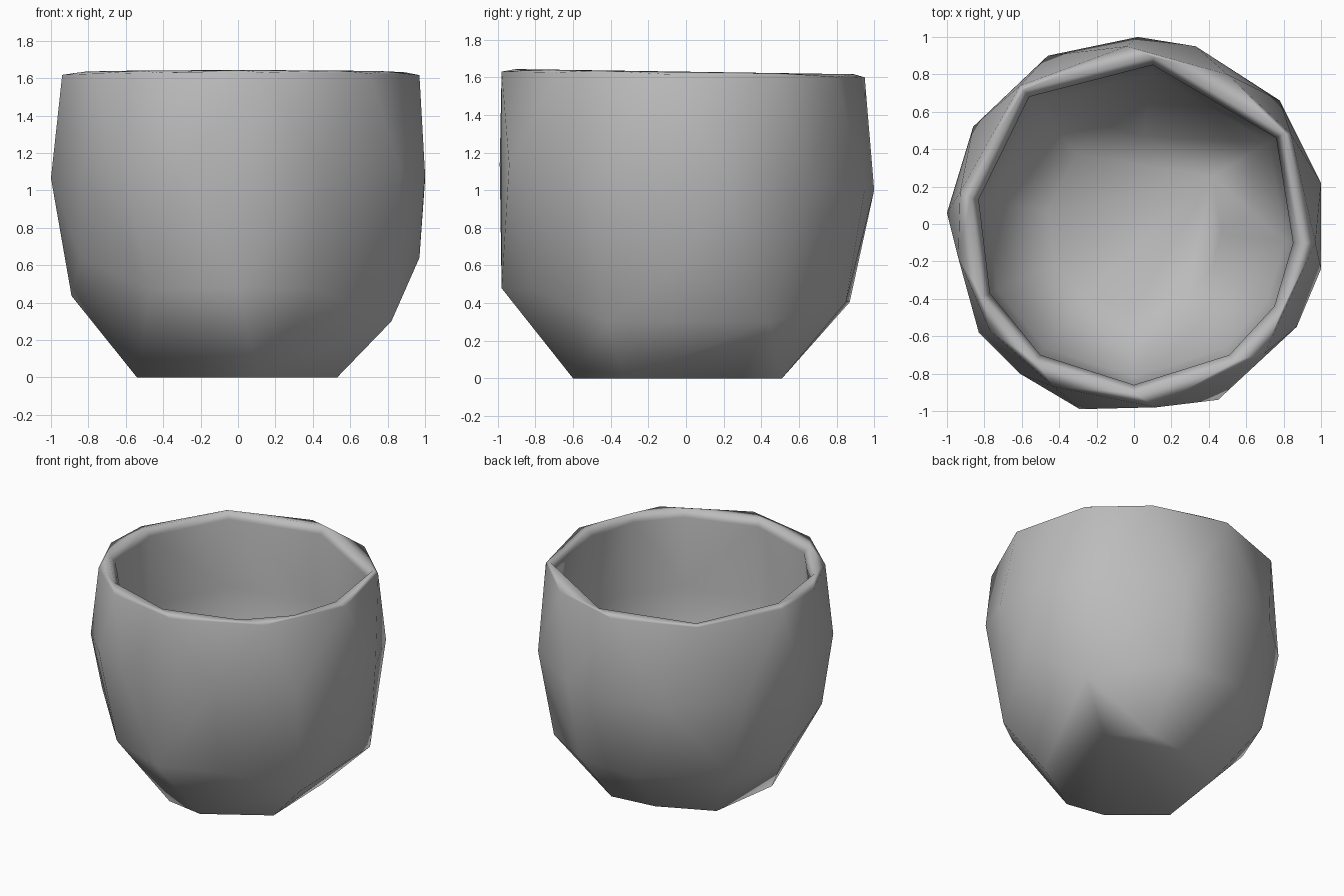
import bpy
import bmesh

default_cube = bpy.data.objects.get("Cube")
if default_cube:
    bpy.data.objects.remove(default_cube, do_unlink=True)

# Irregular hand-cut outlines of the cup, seen from above
BASE = [(.53, -.33), (.1, -.6), (-.19, -.55), (-.54, -.26), (-.46, .29),
        (-.07, .47), (.27, .51), (.51, .29)]
FOOT = [(.82, -.42), (.8, .44)]
LOW = [(.42, -.8), (0, -.98), (-.47, -.78), (-.89, .1), (-.72, .51),
       (-.2, .87), (.3, .85)]
SHOULDER = [(.97, 0), (-.84, -.43)]
BELLY = [(1, .22), (1, -.24), (.87, -.55), (.45, -.94), (-.29, -.99),
         (-.61, -.8), (-.83, -.58), (-1, .06), (-.86, .52), (-.46, .9),
         (.02, 1), (.33, .95), (.78, .66)]
RIM = [(.97, -.1), (.7, -.69), (.12, -.98), (-.43, -.87), (-.77, -.57),
       (-.94, -.18), (-.93, .17), (-.61, .74), (-.04, .95), (.5, .8),
       (.84, .48)]
MOUTH = [(.1, .85), (.76, .46), (.85, -.1), (.75, -.44), (.51, -.7),
         (0, -.86), (-.5, -.7), (-.77, -.37), (-.83, .13), (-.56, .68)]


def add_ring(bm, outline, height, scale=1, tilt=0):
    """Add one outline at a height, sinking towards the back by the tilt."""
    return [bm.verts.new((x * scale, y * scale, height - tilt * y))
            for x, y in outline]


def open_shell(bm, rings, inward=False):
    """Wrap the rings in a faceted skin, open it at the last ring."""
    points = [v for ring in rings for v in ring]
    bmesh.ops.convex_hull(bm, input=points)
    mouth = set(rings[-1])
    skin = {f for v in points for f in v.link_faces}
    bmesh.ops.recalc_face_normals(bm, faces=list(skin))
    if inward:
        bmesh.ops.reverse_faces(bm, faces=list(skin))
    cap = [f for f in skin if mouth.issuperset(f.verts)]
    bmesh.ops.delete(bm, geom=cap, context="FACES")


bm = bmesh.new()

# Outer wall, from the foot to the crest of the rim
open_shell(bm, [
    add_ring(bm, BASE, 0),
    add_ring(bm, FOOT, .3),
    add_ring(bm, LOW, .44, tilt=.04),
    add_ring(bm, SHOULDER, .64),
    add_ring(bm, BELLY, 1.07, tilt=.07),
    add_ring(bm, RIM, 1.615, tilt=.016),
    add_ring(bm, MOUTH, 1.63, 1.05, tilt=.016),
])

# Inner bowl
open_shell(bm, [
    add_ring(bm, MOUTH, .1, .55),
    add_ring(bm, MOUTH, .46, .95),
    add_ring(bm, MOUTH, 1.05, 1.02),
    add_ring(bm, MOUTH, 1.58, tilt=.016),
], inward=True)

# Lip joining the two walls
bmesh.ops.delete(bm, geom=[v for v in bm.verts if not v.link_faces],
                 context="VERTS")
bmesh.ops.delete(bm, geom=[e for e in bm.edges if not e.link_faces],
                 context="EDGES")
bmesh.ops.bridge_loops(bm, edges=[e for e in bm.edges if e.is_boundary])
bmesh.ops.recalc_face_normals(bm, faces=bm.faces)
for face in bm.faces:
    face.smooth = True

mesh = bpy.data.meshes.new("cup")
bm.to_mesh(mesh)
bm.free()
cup = bpy.data.objects.new("cup", mesh)
bpy.context.collection.objects.link(cup)

# Let the broad walls lead the shading, so only the crest catches light
shading = cup.modifiers.new("soft_shading", "WEIGHTED_NORMAL")
shading.mode = "FACE_AREA"

# Plain grey clay
grey = bpy.data.materials.new("plain_grey")
grey.use_nodes = True
colour = (.5, .5, .5, 1)
grey.diffuse_color = colour
grey.node_tree.nodes["Principled BSDF"].inputs["Base Color"].default_value = colour
mesh.materials.append(grey)
